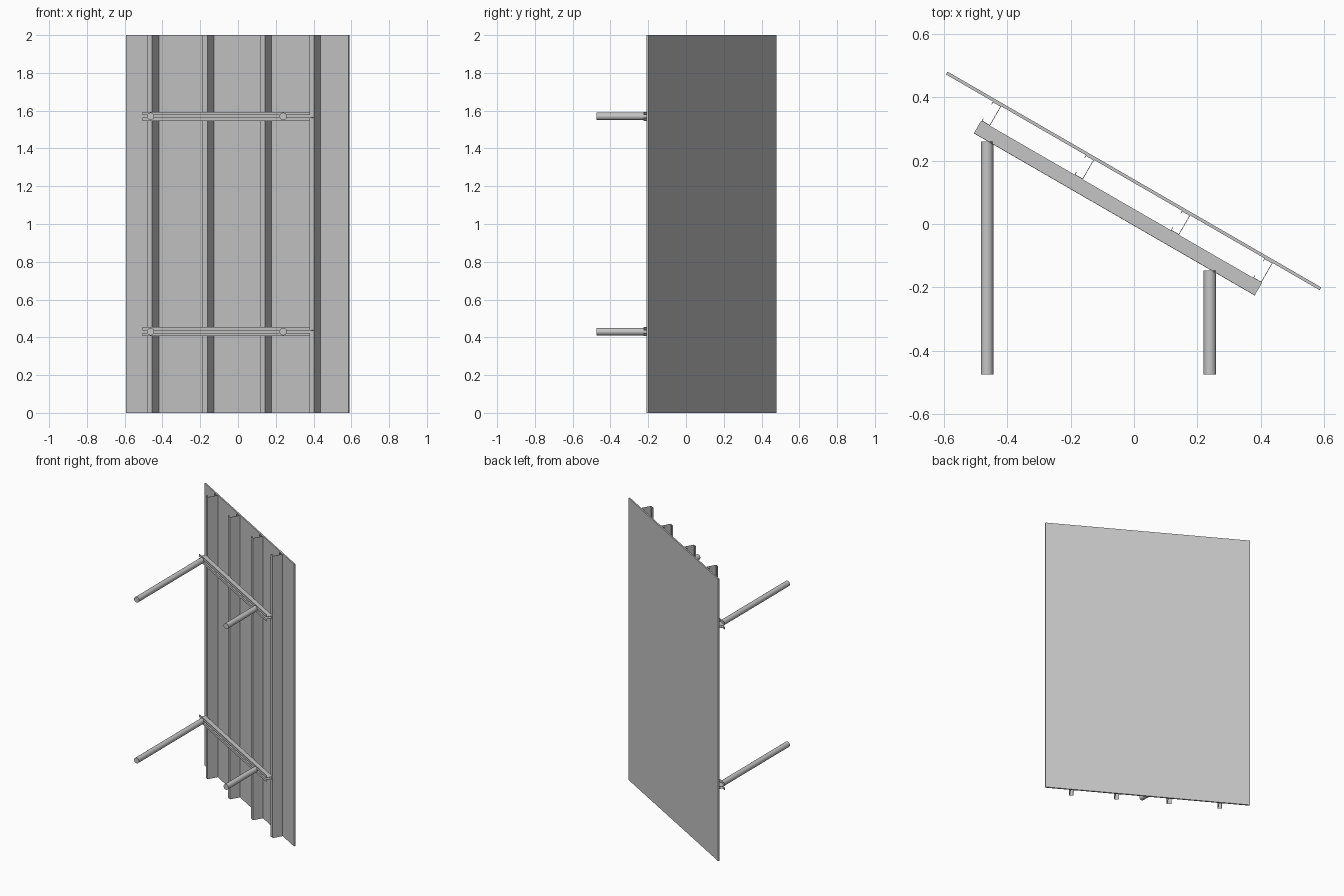
import bpy, bmesh, math
from mathutils import Matrix, Vector

cube = bpy.data.objects.get("Cube")
if cube:
    bpy.data.objects.remove(cube, do_unlink=True)

# Single galvanised grey
steel = bpy.data.materials.new("galvanised_grey")
steel.use_nodes = True
GREY = (0.56, 0.56, 0.56, 1)
steel.diffuse_color = GREY
steel.node_tree.nodes["Principled BSDF"].inputs["Base Color"].default_value = GREY

# Tilted frame: local x along the slope, local y out through the panel
TILT = Matrix.Rotation(math.radians(-30), 4, 'Z')


def finish(name, bm, matrix):
    bmesh.ops.recalc_face_normals(bm, faces=bm.faces)
    mesh = bpy.data.meshes.new(name)
    bm.to_mesh(mesh)
    bm.free()
    mesh.materials.append(steel)
    obj = bpy.data.objects.new(name, mesh)
    obj.matrix_world = matrix
    bpy.context.collection.objects.link(obj)
    return obj


def folded_sheet(name, path, travel, thickness=0.002):
    """Sweep an open section along a straight line and thicken it."""
    bm = bmesh.new()
    a = [bm.verts.new(p) for p in path]
    b = [bm.verts.new(Vector(p) + Vector(travel)) for p in path]
    for i in range(len(path) - 1):
        bm.faces.new((a[i], a[i + 1], b[i + 1], b[i]))
    obj = finish(name, bm, TILT)
    mod = obj.modifiers.new("thickness", 'SOLIDIFY')
    mod.thickness = thickness
    mod.offset = 0
    mod.use_even_offset = True
    return obj


# Large flat panel
bm = bmesh.new()
bmesh.ops.create_cube(bm, size=1, matrix=Matrix.Translation((-0.069, 0.117, 1))
                      @ Matrix.Diagonal((1.36, 0.01, 2, 1)))
finish("panel", bm, TILT)

# Lipped channel purlins running the full height behind the panel
LOW, HIGH, FLANGE, LIP = 0.042, 0.111, 0.028, 0.009
for i, u in enumerate((-0.549, -0.211, 0.139, 0.439)):
    back = u - FLANGE
    section = [(back, LOW + LIP), (back, LOW), (u, LOW),
               (u, HIGH), (back, HIGH), (back, HIGH - LIP)]
    folded_sheet(f"purlin_{i + 1}", [(x, y, 0) for x, y in section], (0, 0, 2))

# Hat-section rails, each held by a long and a short post
for level, z in (("lower", 0.43), ("upper", 1.57)):
    hat = [(-0.004, -0.024), (-0.004, -0.007), (0.04, -0.007),
           (0.04, 0.007), (-0.004, 0.007), (-0.004, 0.024)]
    folded_sheet(f"{level}_rail", [(-0.58, n, z + h) for n, h in hat], (1.022, 0, 0))
    for kind, x, top in (("long", -0.463, 0.26), ("short", 0.239, -0.146)):
        foot = -0.475
        bm = bmesh.new()
        bmesh.ops.create_cone(bm, cap_ends=True, segments=24, radius1=0.0195,
                              radius2=0.0195, depth=top - foot)
        post = finish(f"{level}_{kind}_post", bm,
                      Matrix.Translation((x, (top + foot) / 2, z))
                      @ Matrix.Rotation(math.radians(90), 4, 'X'))
        for f in post.data.polygons:
            f.use_smooth = len(f.vertices) == 4
